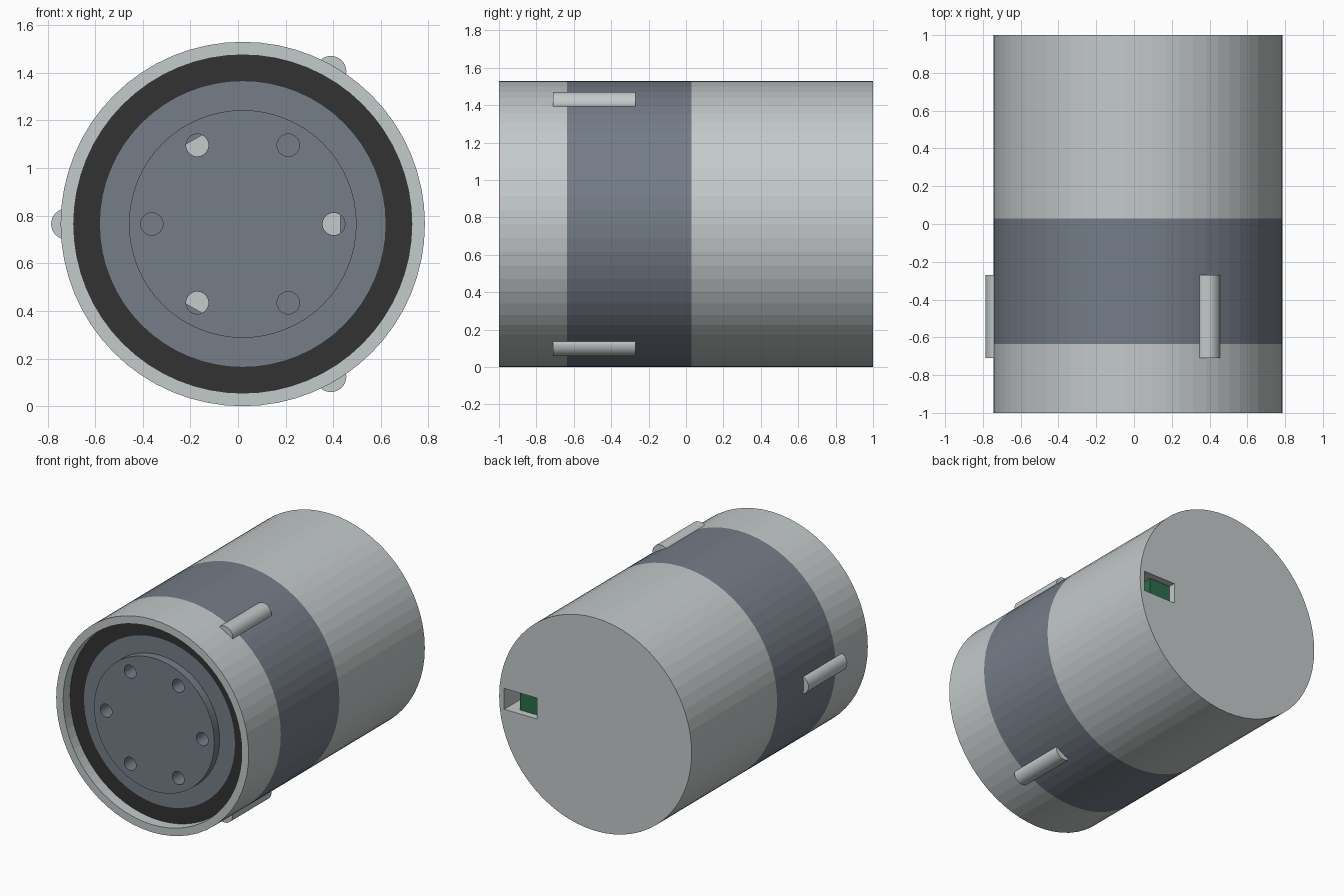
import bpy, bmesh
from math import cos, sin, pi, radians
from mathutils import Matrix

cube = bpy.data.objects.get("Cube")
if cube:
    bpy.data.objects.remove(cube, do_unlink=True)

CX, CZ, R = 0.02, 0.765, 0.765


def material(name, rgb):
    m = bpy.data.materials.new(name)
    m.use_nodes = True
    m.diffuse_color = (*rgb, 1)
    m.node_tree.nodes["Principled BSDF"].inputs["Base Color"].default_value = (*rgb, 1)
    return m


LIGHT = material("light grey", (0.55, 0.585, 0.585))
SLATE = material("slate grey", (0.18, 0.205, 0.245))
BLACK = material("rubber black", (0.032, 0.032, 0.032))
GREEN = material("board green", (0.025, 0.15, 0.07))


def finish(name, bm, *mats):
    bmesh.ops.recalc_face_normals(bm, faces=bm.faces)
    me = bpy.data.meshes.new(name)
    bm.to_mesh(me)
    bm.free()
    for m in mats:
        me.materials.append(m)
    ob = bpy.data.objects.new(name, me)
    bpy.context.collection.objects.link(ob)
    return ob


def lathe(name, profile, *mats, sides=64, closed=False):
    """Revolve (y, radius) points around the long axis."""
    bm = bmesh.new()
    rings = []
    for y, r in profile:
        if r == 0:
            rings.append([bm.verts.new((CX, y, CZ))] * sides)
        else:
            rings.append([bm.verts.new((CX + r * cos(2 * pi * i / sides), y,
                                        CZ + r * sin(2 * pi * i / sides)))
                          for i in range(sides)])
    pairs = list(zip(rings, rings[1:]))
    if closed:
        pairs.append((rings[-1], rings[0]))
    for a, b in pairs:
        for i in range(sides):
            j = (i + 1) % sides
            bm.faces.new(dict.fromkeys((a[i], a[j], b[j], b[i])))
    return finish(name, bm, *mats)


def rod(name, angle, dist, radius, y0, y1, mat, sides=32):
    """Cylinder parallel to the long axis, placed at an angle around it."""
    bm = bmesh.new()
    a = radians(angle)
    place = Matrix.Translation((CX + dist * cos(a), (y0 + y1) / 2, CZ + dist * sin(a)))
    bmesh.ops.create_cone(bm, cap_ends=True, segments=sides, radius1=radius,
                          radius2=radius, depth=y1 - y0,
                          matrix=place @ Matrix.Rotation(pi / 2, 4, 'X'))
    return finish(name, bm, mat)


def box(name, centre, size, mat, angle=0):
    """Box positioned relative to the axis, then turned around it."""
    bm = bmesh.new()
    bmesh.ops.create_cube(bm, size=1, matrix=Matrix.Translation((CX, 0, CZ))
                          @ Matrix.Rotation(-radians(angle), 4, 'Y')
                          @ Matrix.Translation(centre) @ Matrix.Diagonal((*size, 1)))
    return finish(name, bm, mat)


def cut(target, cutters):
    for c in cutters:
        mod = target.modifiers.new("cut", 'BOOLEAN')
        mod.operation, mod.solver, mod.object = 'DIFFERENCE', 'EXACT', c
    bpy.context.view_layer.update()
    dg = bpy.context.evaluated_depsgraph_get()
    me = bpy.data.meshes.new_from_object(target.evaluated_get(dg))
    target.modifiers.clear()
    target.data = me
    for c in cutters:
        bpy.data.objects.remove(c, do_unlink=True)


# Housing with a recessed front and a rear port
housing = lathe("housing", [(1, 0), (1, R), (0.03, R), (-0.635, R), (-1, R),
                            (-1, 0.71), (-0.8, 0.71), (-0.8, 0)], LIGHT, SLATE)
for f in housing.data.polygons:
    c = f.center
    if -0.63 < c.y < 0.02:
        f.material_index = 1
cut(housing, [box("port_cutter", (0.595, 0.95, -0.01), (0.26, 0.3, 0.15), LIGHT)])

# Circuit board seen through the port
box("circuit_board", (0.55, 0.88, -0.01), (0.17, 0.14, 0.15), GREEN)

# Rubber seal in the recess
lathe("seal_ring", [(-0.92, 0.71), (-0.92, 0.6), (-0.81, 0.6), (-0.81, 0.71)],
      BLACK, closed=True)

# Face plate with raised hub and six holes
plate = lathe("face_plate", [(-0.81, 0), (-0.81, 0.6), (-0.92, 0.6), (-0.92, 0.478),
                             (-0.98, 0.478), (-0.98, 0)], SLATE)
cut(plate, [rod("hole_cutter", a, 0.382, 0.047, -1.1, -0.84, SLATE)
            for a in range(0, 360, 60)])

# Light tabs at the bottom of every second hole
for a in (0, 120, 240):
    box("inner_tab", (0.37, -0.844, 0), (0.08, 0.009, 0.1), LIGHT, a)

# Three locating pins around the side
for a in (60, 180, 300):
    rod("side_pin", a, 0.74, 0.065, -0.71, -0.27, LIGHT)
